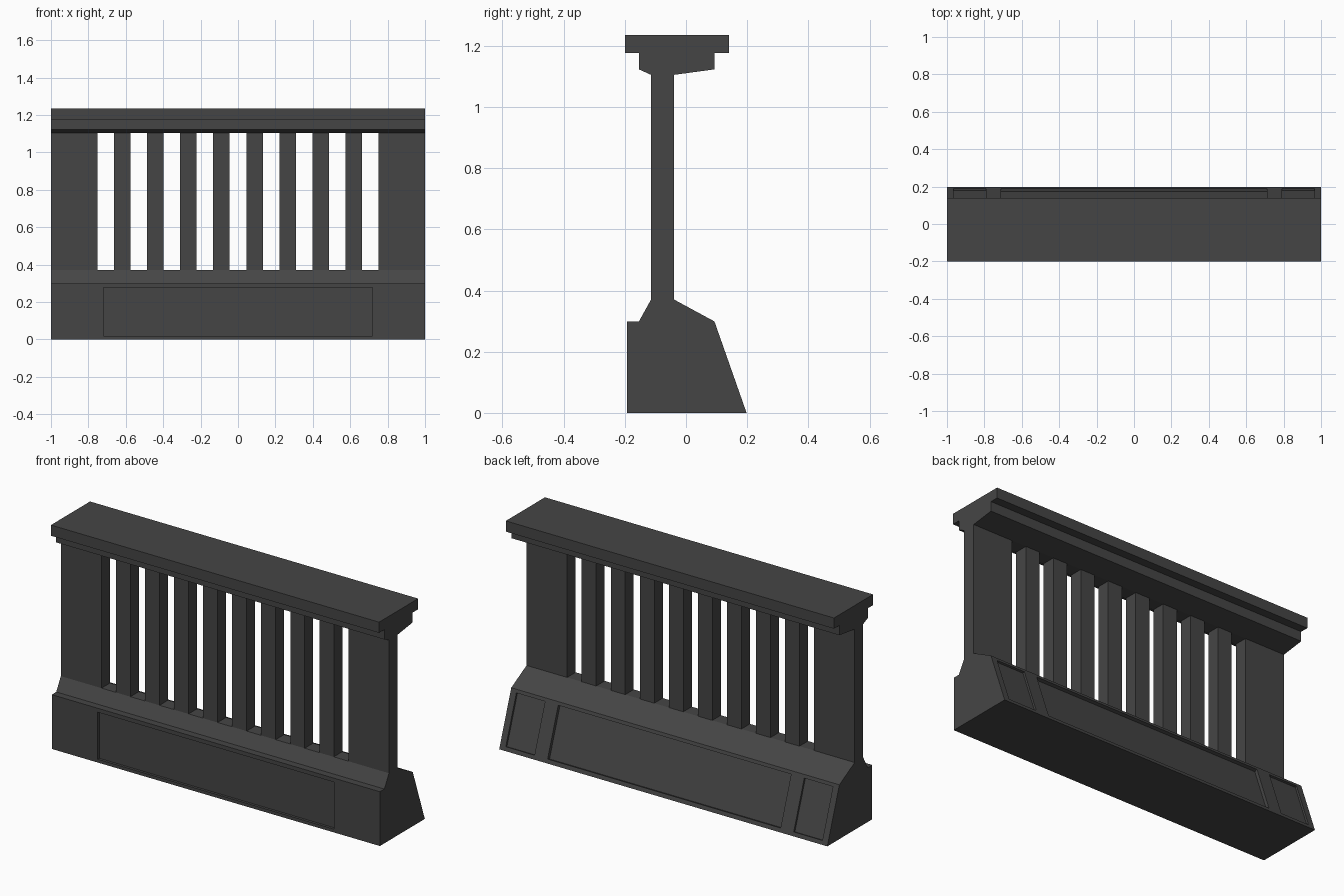
import bpy, bmesh
from mathutils import Vector

if "Cube" in bpy.data.objects:
    bpy.data.objects.remove(bpy.data.objects["Cube"])

stone = bpy.data.materials.new("dark_stone")
stone.diffuse_color = (0.06, 0.06, 0.06, 1)
stone.use_nodes = True
stone.node_tree.nodes["Principled BSDF"].inputs["Base Color"].default_value = stone.diffuse_color


def prism(name, profile, x0, x1):
    """Extrude a (y, z) profile along x from x0 to x1."""
    bm = bmesh.new()
    face = bm.faces.new([bm.verts.new((x0, y, z)) for y, z in profile])
    ext = bmesh.ops.extrude_face_region(bm, geom=[face])
    verts = [v for v in ext["geom"] if isinstance(v, bmesh.types.BMVert)]
    bmesh.ops.translate(bm, verts=verts, vec=(x1 - x0, 0, 0))
    bmesh.ops.recalc_face_normals(bm, faces=bm.faces)
    mesh = bpy.data.meshes.new(name)
    bm.to_mesh(mesh)
    bm.free()
    mesh.materials.append(stone)
    ob = bpy.data.objects.new(name, mesh)
    bpy.context.collection.objects.link(ob)
    return ob


def recess(target, a, b, depth, x0, x1):
    """Cut a rectangular panel into the side running from a to b in (y, z)."""
    a, b = Vector(a), Vector(b)
    d = (b - a).normalized()
    n = Vector((d.y, -d.x))          # outward normal
    lo, hi = a + d * 0.022, b - d * 0.018
    cutter = prism("panel_cutter", [lo - n * depth, hi - n * depth,
                                    hi + n * 0.05, lo + n * 0.05], x0, x1)
    cutter.hide_render = True
    mod = target.modifiers.new("recess", "BOOLEAN")
    mod.operation, mod.solver, mod.object = "DIFFERENCE", "EXACT", cutter
    bpy.context.view_layer.objects.active = target
    bpy.ops.object.modifier_apply(modifier=mod.name)
    bpy.data.objects.remove(cutter)


# Base plinth with sloped back
toe, shoulder = (0.198, 0), (0.093, 0.299)
base = prism("base", [(-0.193, 0), toe, shoulder, (-0.04, 0.371), (-0.114, 0.371),
                      (-0.154, 0.299), (-0.193, 0.299)], -1, 1)

# Recessed panels: front, back centre, back ends
recess(base, (-0.193, 0.299), (-0.193, 0), 0.014, -0.72, 0.72)
recess(base, toe, shoulder, 0.018, -0.71, 0.71)
for x0, x1 in ((-0.965, -0.79), (0.79, 0.965)):
    recess(base, toe, shoulder, 0.011, x0, x1)

# Top rail: tapered moulding and overhanging cap
prism("top_rail", [(-0.114, 1.105), (-0.04, 1.105), (0.093, 1.123), (0.093, 1.177),
                   (0.14, 1.177), (0.14, 1.236), (-0.2, 1.236), (-0.2, 1.177),
                   (-0.154, 1.177), (-0.154, 1.123)], -1, 1)

# End posts and evenly spaced slats
upright = [(-0.114, 0.371), (-0.04, 0.371), (-0.04, 1.105), (-0.114, 1.105)]
prism("end_post_left", upright, -1, -0.752)
prism("end_post_right", upright, 0.752, 1)
for i in range(8):
    x = (i - 3.5) * 0.177
    prism(f"slat_{i + 1}", upright, x - 0.044, x + 0.044)
